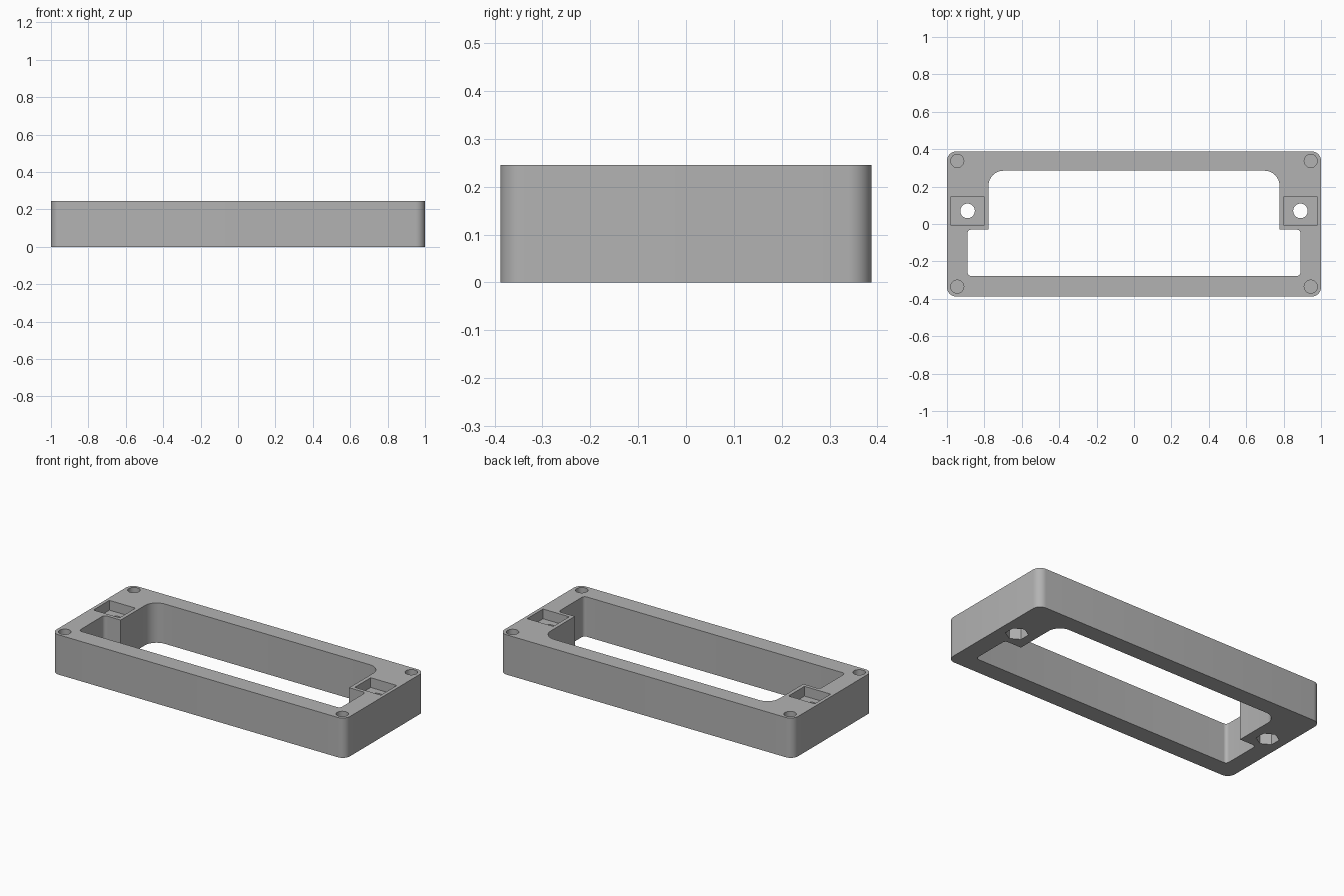
import bpy
import bmesh
import math
from mathutils import Vector

if "Cube" in bpy.data.objects:
    bpy.data.objects.remove(bpy.data.objects["Cube"])

HEIGHT = 0.245

grey = bpy.data.materials.new("plain grey")
grey.use_nodes = True
colour = (0.45, 0.45, 0.45, 1)
grey.diffuse_color = colour
grey.node_tree.nodes["Principled BSDF"].inputs["Base Color"].default_value = colour


def round_corners(corners, steps=8):
    """Replace each (x, y, radius) right-angle corner by an arc."""
    path = []
    for i, (x, y, r) in enumerate(corners):
        p = Vector((x, y))
        if r == 0:
            path.append(p)
            continue
        a = (Vector(corners[i - 1][:2]) - p).normalized() * r
        b = (Vector(corners[(i + 1) % len(corners)][:2]) - p).normalized() * r
        for k in range(steps + 1):
            t = k / steps * math.pi / 2
            path.append(p + a * (1 - math.sin(t)) + b * (1 - math.cos(t)))
    return path


def polygon(x, y, r, sides, turn=0):
    return [Vector((x + r * math.cos(turn + math.tau * k / sides),
                    y + r * math.sin(turn + math.tau * k / sides)))
            for k in range(sides)]


def prism(name, path, low, high):
    """Extrude a closed outline between two heights."""
    bm = bmesh.new()
    face = bm.faces.new([bm.verts.new((p.x, p.y, low)) for p in path])
    up = bmesh.ops.extrude_face_region(bm, geom=[face])["geom"]
    bmesh.ops.translate(bm, vec=(0, 0, high - low),
                        verts=[v for v in up if isinstance(v, bmesh.types.BMVert)])
    bmesh.ops.recalc_face_normals(bm, faces=bm.faces)
    mesh = bpy.data.meshes.new(name)
    bm.to_mesh(mesh)
    bm.free()
    mesh.materials.append(grey)
    obj = bpy.data.objects.new(name, mesh)
    bpy.context.collection.objects.link(obj)
    return obj


def box(x0, x1, y0, y1, r=0):
    return round_corners([(x0, y0, r), (x1, y0, r), (x1, y1, r), (x0, y1, r)])


# Main block with rounded upright edges
frame = prism("frame", box(-1, 1, -0.388, 0.388, 0.05), 0, HEIGHT)

# Stepped central opening, wider towards the front
half = [(0.89, -0.278, 0.02), (0.89, -0.03, 0.02), (0.778, -0.03, 0), (0.778, 0.285, 0.08)]
opening = half + [(-x, y, r) for x, y, r in reversed(half)]
cutters = [prism("opening_cutter", round_corners(opening), -0.1, HEIGHT + 0.1)]

for side in (-1, 1):
    cx = side * 0.89
    # Square top pocket, bolt hole and hexagonal nut recess
    cutters.append(prism("pocket_cutter", box(cx - 0.089, cx + 0.089, -0.008, 0.147),
                         HEIGHT - 0.06, HEIGHT + 0.1))
    cutters.append(prism("bolt_cutter", polygon(cx, 0.07, 0.039, 32), -0.1, HEIGHT + 0.1))
    cutters.append(prism("nut_cutter", polygon(cx, 0.07, 0.064, 6, math.pi / 6), -0.1, 0.07))
    # Blind round holes at the corners
    for y in (-0.335, 0.337):
        cutters.append(prism("corner_hole_cutter", polygon(side * 0.945, y, 0.035, 32),
                             HEIGHT - 0.05, HEIGHT + 0.1))

bpy.ops.object.select_all(action="DESELECT")
bpy.context.view_layer.objects.active = frame
frame.select_set(True)
for cutter in cutters:
    cutter.hide_render = True
    mod = frame.modifiers.new("cut", "BOOLEAN")
    mod.operation = "DIFFERENCE"
    mod.solver = "EXACT"
    mod.object = cutter
    bpy.ops.object.modifier_apply(modifier=mod.name)
    bpy.data.objects.remove(cutter)

bpy.ops.object.shade_smooth_by_angle(angle=math.radians(30))
